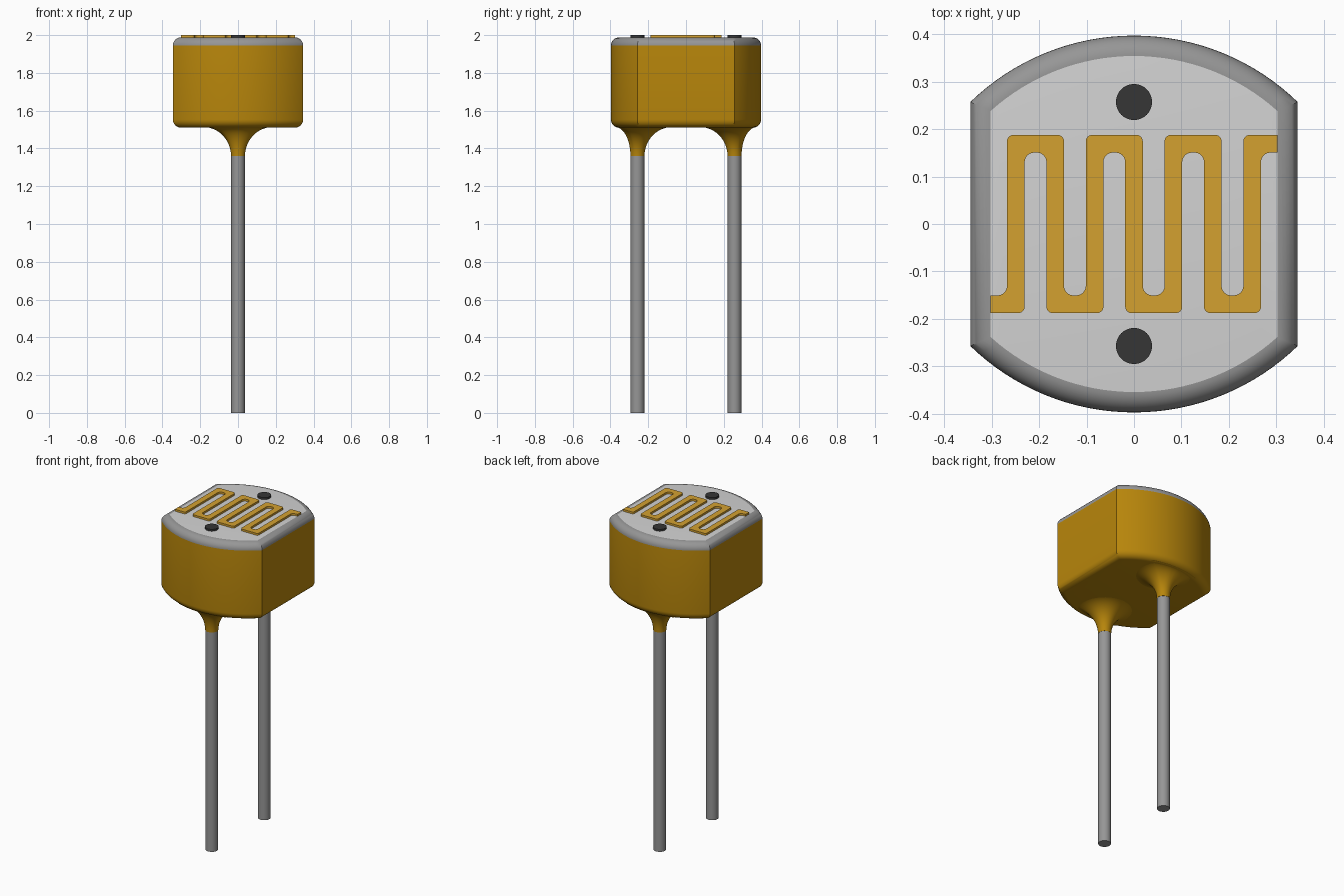
import bpy, bmesh, math
from mathutils import Vector

if "Cube" in bpy.data.objects:
    bpy.data.objects.remove(bpy.data.objects["Cube"])


def material(name, *srgb):
    lin = [((c / 255 + 0.055) / 1.055) ** 2.4 for c in srgb] + [1]
    m = bpy.data.materials.new(name)
    m.use_nodes = True
    m.diffuse_color = lin
    m.node_tree.nodes["Principled BSDF"].inputs["Base Color"].default_value = lin
    return m


GOLD = material("dark gold coating", 184, 134, 11)
RIM = material("grey rim", 150, 150, 150)
FACE = material("light grey ceramic", 211, 211, 211)
TRACE = material("amber trace", 212, 161, 48)
PAD = material("black pad", 54, 54, 54)
WIRE = material("lead metal", 150, 150, 150)


def finish(name, bm, mats):
    bmesh.ops.recalc_face_normals(bm, faces=bm.faces)
    me = bpy.data.meshes.new(name)
    bm.to_mesh(me)
    bm.free()
    for m in mats:
        me.materials.append(m)
    me.shade_smooth()
    me.set_sharp_from_angle(angle=math.radians(30))
    ob = bpy.data.objects.new(name, me)
    bpy.context.collection.objects.link(ob)
    return ob


def loft(name, rings, mats, rule=None):
    """Skin a stack of equal rings and cap both ends."""
    bm = bmesh.new()
    loops = [[bm.verts.new(p) for p in ring] for ring in rings]
    n = len(loops[0])
    for a, b in zip(loops, loops[1:]):
        for i in range(n):
            j = (i + 1) % n
            bm.faces.new((a[i], a[j], b[j], b[i]))
    bm.faces.new(loops[0][::-1])
    bm.faces.new(loops[-1])
    bm.normal_update()
    if rule:
        for f in bm.faces:
            f.material_index = rule(f)
    return finish(name, bm, mats)


# Body outline: two flat sides joined by two shallow arcs, inset by d
HALF_W, ARC_R, ARC_C = 0.345, 0.495, -0.098
BOTTOM, TOP, FILLET = 1.51, 1.988, 0.043


def outline(d, z, steps=32):
    r, w = ARC_R - d, HALF_W - d
    a = math.asin(w / r)
    half = []
    for i in range(steps + 1):
        t = a - 2 * a * i / steps
        half.append((r * math.sin(t), ARC_C + r * math.cos(t)))
    return [Vector((s * x, s * y, z)) for s in (1, -1) for x, y in half]


rings = []
for i in range(9):
    t = math.pi / 2 * i / 8
    rings.append(outline(FILLET * (1 - math.sin(t)), BOTTOM + FILLET * (1 - math.cos(t))))
for i in range(9):
    t = math.pi / 2 * i / 8
    rings.append(outline(FILLET * (1 - math.cos(t)), TOP - FILLET * (1 - math.sin(t))))


def body_colour(f):
    z = f.calc_center_median().z
    if z > TOP - 0.0001:
        return 2
    return 1 if z > TOP - FILLET else 0


loft("sensor_body", rings, [GOLD, RIM, FACE], body_colour)

# Leads, flared coating collars and contact pads
LEAD_R, LEAD_Y, COLLAR_Z = 0.036, 0.257, 1.36


def circle(r, y, z, n=32):
    return [Vector((r * math.cos(k * math.tau / n), y + r * math.sin(k * math.tau / n), z))
            for k in range(n)]


def reach(y, c, s, limit):
    """Widest flare in one direction that stays inside the body outline."""
    r = limit
    while r > 0.05:
        px, py = abs(r * c), abs(y + r * s)
        if px < HALF_W - 0.02 and math.hypot(px, py - ARC_C) < ARC_R - 0.02:
            break
        r -= 0.002
    return r


for side, sy in (("front", -1), ("back", 1)):
    y = sy * LEAD_Y
    loft(side + "_lead", [circle(LEAD_R, y, 0), circle(LEAD_R, y, BOTTOM)], [WIRE])
    loft(side + "_pad", [circle(0.038, y, TOP - 0.005), circle(0.038, y, 2.0)], [PAD])
    collar, n = [], 48
    for i in range(13):
        t = math.pi / 2 * i / 12
        ring = []
        for k in range(n):
            c, s = math.cos(k * math.tau / n), math.sin(k * math.tau / n)
            r0 = LEAD_R + 0.001
            r = r0 + (reach(y, c, s, 0.186) - r0) * (1 - math.cos(t))
            ring.append(Vector((r * c, y + r * s, COLLAR_Z + 0.154 * math.sin(t))))
        collar.append(ring)
    loft(side + "_collar", collar, [GOLD])

# Meandering trace: centre line, offset to both sides, corners rounded
PITCH, REACH_Y, HALF_T, END_X = 0.083, 0.169, 0.0185, 0.302
path = [Vector((-END_X, -REACH_Y))]
for k in range(7):
    x, s = (k - 3) * PITCH, 1 if k % 2 == 0 else -1
    path += [Vector((x, -s * REACH_Y)), Vector((x, s * REACH_Y))]
path.append(Vector((END_X, REACH_Y)))


def edge_line(sign):
    pts = []
    for i, p in enumerate(path):
        dirs = []
        if i > 0:
            dirs.append((p - path[i - 1]).normalized())
        if i < len(path) - 1:
            dirs.append((path[i + 1] - p).normalized())
        off = sum((Vector((-d.y, d.x)) for d in dirs), Vector((0, 0)))
        q = p + off * HALF_T * sign
        if len(dirs) == 1:
            pts.append((q, 0))
        else:
            turn = dirs[0].cross(dirs[1])
            pts.append((q, 0.02 if turn * sign > 0 else 0.013))
    return pts


corners = edge_line(1) + edge_line(-1)[::-1]
loop = []
for i, (p, r) in enumerate(corners):
    if r == 0:
        loop.append(p)
        continue
    u = (corners[i - 1][0] - p).normalized()
    v = (corners[(i + 1) % len(corners)][0] - p).normalized()
    for k in range(7):
        t = math.pi / 2 * k / 6
        loop.append(p + u * r * (1 - math.sin(t)) + v * r * (1 - math.cos(t)))

loft("meander_trace", [[p.to_3d() + Vector((0, 0, z)) for p in loop]
                       for z in (TOP - 0.003, 2.0)], [TRACE])
